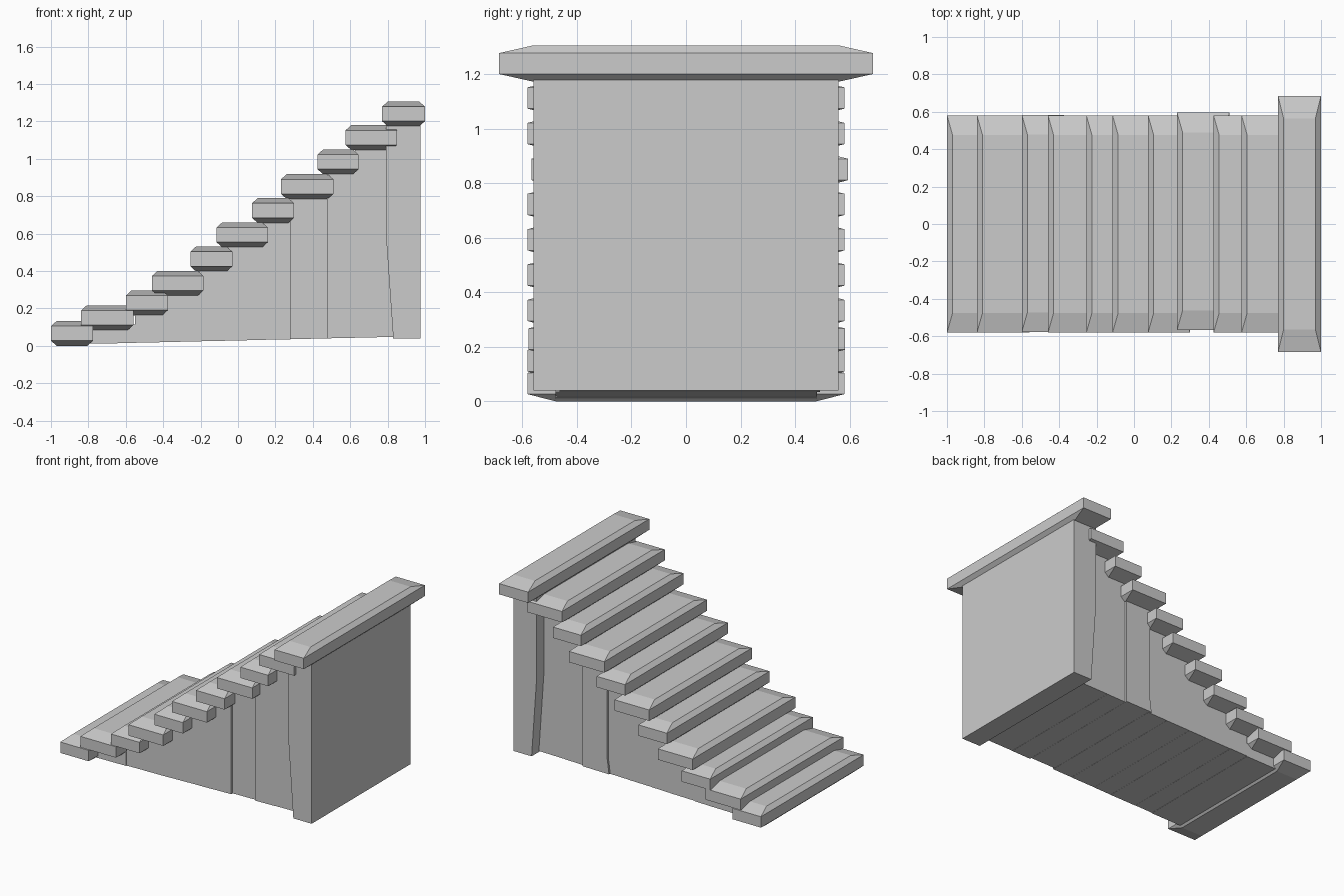
import bpy, bmesh

if "Cube" in bpy.data.objects:
    bpy.data.objects.remove(bpy.data.objects["Cube"])


def add_object(name, bm):
    bmesh.ops.recalc_face_normals(bm, faces=bm.faces[:])
    mesh = bpy.data.meshes.new(name)
    bm.to_mesh(mesh)
    bm.free()
    obj = bpy.data.objects.new(name, mesh)
    bpy.context.collection.objects.link(obj)
    return obj


def slab(name, x0, x1, y0, y1, z0, z1, inset_x=0.03, inset_y=0.105, bevel=0.027):
    """Slab with a straight rim and inset top and bottom faces."""
    bm = bmesh.new()
    rings = []
    for z, k in ((z0, 1), (z0 + bevel, 0), (z1 - bevel, 0), (z1, 1)):
        a, b = inset_x * k, inset_y * k
        rings.append([bm.verts.new(p) for p in (
            (x0 + a, y0 + b, z), (x1 - a, y0 + b, z),
            (x1 - a, y1 - b, z), (x0 + a, y1 - b, z))])
    bm.faces.new(rings[0])
    bm.faces.new(rings[-1])
    for lo, hi in zip(rings, rings[1:]):
        for i in range(4):
            j = (i + 1) % 4
            bm.faces.new((lo[i], lo[j], hi[j], hi[i]))
    return add_object(name, bm)


def extruded_profile(name, profile, y0, y1):
    """XZ profile extruded along y."""
    bm = bmesh.new()
    near = [bm.verts.new((x, y0, z)) for x, z in profile]
    far = [bm.verts.new((x, y1, z)) for x, z in profile]
    bm.faces.new(near)
    bm.faces.new(far)
    for i in range(len(profile)):
        j = (i + 1) % len(profile)
        bm.faces.new((near[i], near[j], far[j], far[i]))
    return add_object(name, bm)


# Treads: x start, x end, underside height, sideways shift
treads = [
    (-1.00, -0.775, 0.000, 0.0), (-0.84, -0.56, 0.083, 0.0),
    (-0.60, -0.375, 0.163, 0.003), (-0.46, -0.185, 0.268, 0.0),
    (-0.255, -0.03, 0.398, 0.0), (-0.115, 0.16, 0.527, 0.0),
    (0.075, 0.30, 0.657, 0.0), (0.23, 0.51, 0.785, 0.014),
    (0.425, 0.645, 0.917, 0.0), (0.575, 0.85, 1.047, 0.0),
]
for i, (x0, x1, z, shift) in enumerate(treads):
    slab(f"tread_{i + 1}", x0, x1, shift - 0.581, shift + 0.581, z, z + 0.132)

# Wide top step
slab("top_step", 0.77, 1.0, -0.685, 0.685, 1.174, 1.305, inset_y=0.12)

# Supporting masonry column under each tread
for i in range(1, len(treads)):
    x0, _, z, shift = treads[i]
    start = x0 + 0.05
    end = treads[i + 1][0] + 0.05 if i + 1 < len(treads) else 0.84
    base = 0.027 + 0.023 * (start + end) / 2
    kick = 0.015 if i == 7 else 0.0
    mid = base + (z - base) * 0.15
    extruded_profile(f"column_{i + 1}",
                     [(start - kick, base), (end, base + 0.003),
                      (end, z + 0.03), (start, z + 0.03), (start, mid)],
                     shift - 0.478, shift + 0.478)

# Wider end wall, leaning at its foot
extruded_profile("end_wall", [(0.83, 0.04), (0.975, 0.04), (0.975, 1.19),
                              (0.79, 1.19), (0.79, 0.61)], -0.56, 0.56)
